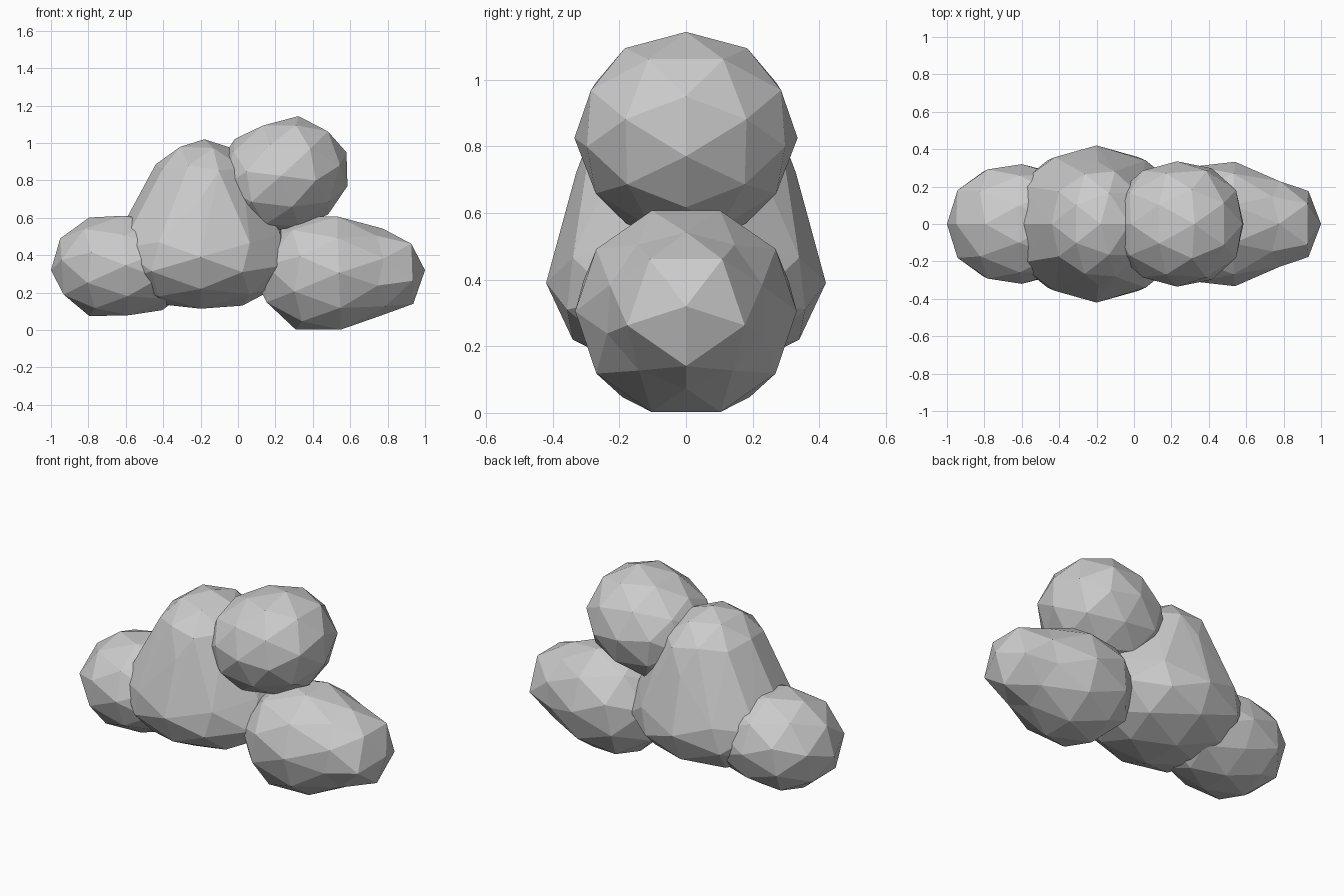
import bpy, bmesh
from mathutils import Vector

cube = bpy.data.objects.get("Cube")
if cube:
    bpy.data.objects.remove(cube, do_unlink=True)

# Single pale grey
grey = bpy.data.materials.new("cloud_grey")
grey.use_nodes = True
COLOUR = (0.6, 0.6, 0.6, 1)
grey.diffuse_color = COLOUR
grey.node_tree.nodes["Principled BSDF"].inputs["Base Color"].default_value = COLOUR

EVEN = ((-1, 1), (1, 1))


def blend(profile, u):
    """Interpolate the girth factor along the puff, u from -1 to 1."""
    for (a, fa), (b, fb) in zip(profile, profile[1:]):
        if u <= b:
            return fa + (fb - fa) * max(0, u - a) / (b - a)
    return profile[-1][1]


def ball(start, end, depth, height, profile=EVEN):
    """Faceted ball stretched between two points in the xz plane."""
    p, q = Vector((start[0], 0, start[1])), Vector((end[0], 0, end[1]))
    along = (q - p).normalized()
    side = Vector((0, 1, 0))
    across = side.cross(along)
    bm = bmesh.new()
    bmesh.ops.create_icosphere(bm, subdivisions=2, radius=1)
    for v in bm.verts:
        x, y, u = v.co
        f = blend(profile, u)
        v.co = ((p + q) / 2 + along * u * (q - p).length / 2
                + side * y * depth * f + across * x * height * f)
    return bm


def wrap(*balls):
    """One convex skin drawn tight around several balls."""
    skin = bmesh.new()
    for bm in balls:
        for v in bm.verts:
            skin.verts.new(v.co)
        bm.free()
    bmesh.ops.convex_hull(skin, input=skin.verts[:])
    loose = [v for v in skin.verts if not v.link_faces]
    bmesh.ops.delete(skin, geom=loose, context='VERTS')
    return skin


def finish(name, bm):
    bmesh.ops.recalc_face_normals(bm, faces=bm.faces)
    mesh = bpy.data.meshes.new(name)
    bm.to_mesh(mesh)
    bm.free()
    mesh.materials.append(grey)
    bpy.context.collection.objects.link(bpy.data.objects.new(name, mesh))


# Tall middle: a round crown over a broad base
finish("middle_puff", wrap(
    ball((-0.2, 0.42), (-0.18, 1.02), 0.33, 0.3),
    ball((-0.7, 0.39), (0.3, 0.39), 0.42, 0.29)))
# Low puff on the model's right, blunt at its outer end
finish("right_puff", ball((-0.2, 0.37), (-1, 0.32), 0.32, 0.28,
                          ((-1, 1), (0, 1), (0.5, 1.08), (1, 1.15))))
# Raised puff leaning up to the model's left
finish("upper_left_puff", ball((-0.12, 0.7), (0.58, 0.95), 0.335, 0.3,
                               ((-1, 1), (0, 1), (1, 1.1))))
# Low puff on the model's left, narrowing to a smaller tip
finish("lower_left_puff", ball(
    (0.08, 0.29), (1, 0.32), 0.35, 0.335,
    ((-1, 1), (-0.4, 1.04), (0, 0.95), (0.3, 0.81), (0.5, 0.79), (1, 1.1))))
